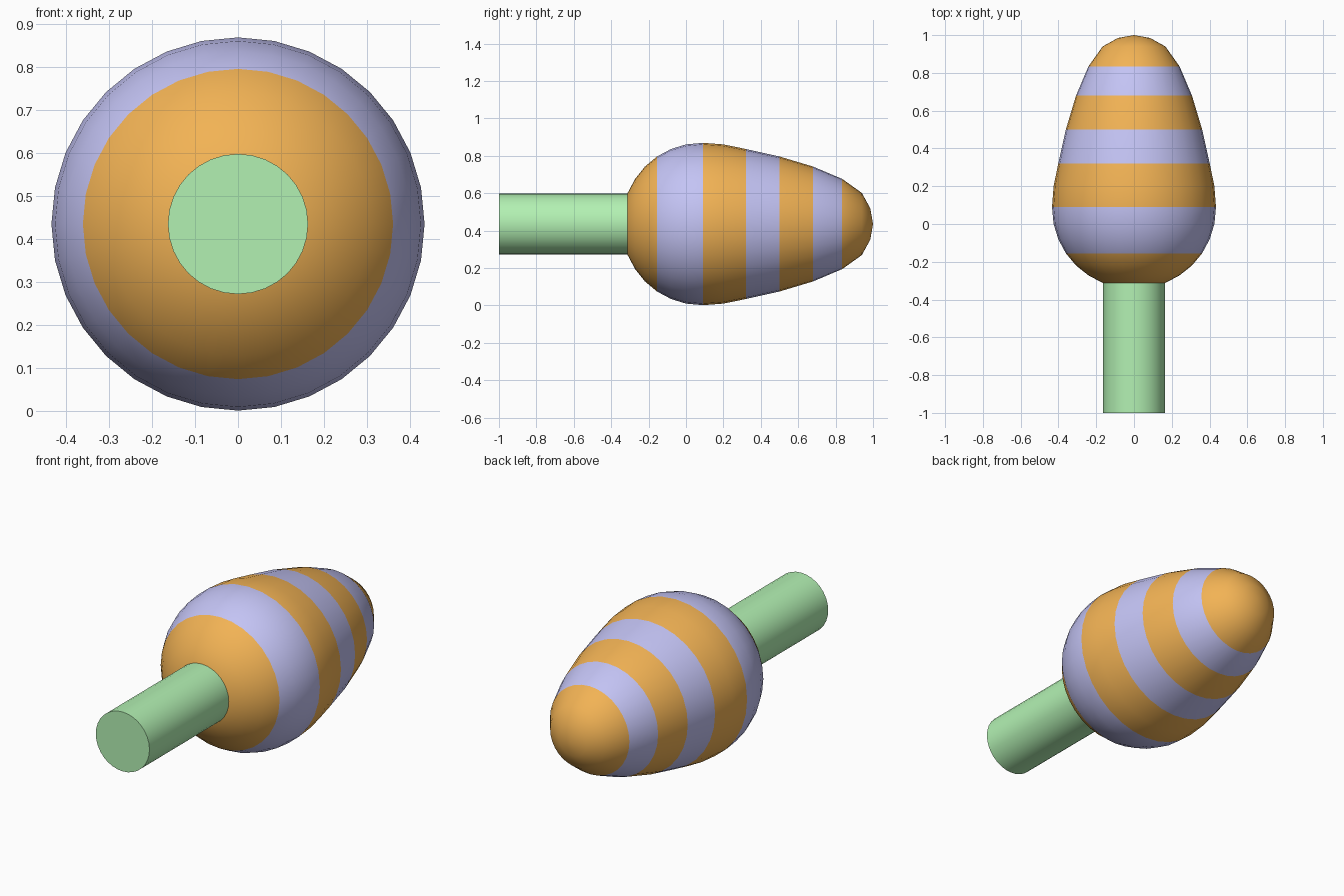
import bpy, bmesh
from math import sin, cos, pi

if "Cube" in bpy.data.objects:
    bpy.data.objects.remove(bpy.data.objects["Cube"])

SIDES = 32
AXIS_Z = 0.435      # height of the long axis
BULB_R = 0.434


def material(name, rgb):
    m = bpy.data.materials.new(name)
    m.diffuse_color = (*rgb, 1)
    m.use_nodes = True
    m.node_tree.nodes["Principled BSDF"].inputs["Base Color"].default_value = m.diffuse_color
    return m


orange = material("orange", (0.89, 0.45, 0.09))
lavender = material("lavender", (0.55, 0.55, 0.91))
green = material("green", (0.45, 0.88, 0.45))


def lathe(name, profile, mats, band_of):
    """Revolve (y, radius) points about the y axis; band_of(i) gives each ring's material."""
    bm = bmesh.new()
    rings = []
    for y, r in profile:
        count = SIDES if r > 0 else 1
        rings.append([bm.verts.new((r * cos(2 * pi * k / SIDES), y,
                                    AXIS_Z + r * sin(2 * pi * k / SIDES)))
                      for k in range(count)])
    for i, (a, b) in enumerate(zip(rings, rings[1:])):
        for k in range(SIDES):
            corners = [a[k % len(a)], a[(k + 1) % len(a)],
                       b[(k + 1) % len(b)], b[k % len(b)]]
            face = bm.faces.new(list(dict.fromkeys(corners)))
            face.material_index = band_of(i)
    # flat caps on open ends
    for ring in (rings[0], rings[-1]):
        if len(ring) > 1:
            bm.faces.new(ring)
    bmesh.ops.recalc_face_normals(bm, faces=bm.faces)
    mesh = bpy.data.meshes.new(name)
    bm.to_mesh(mesh)
    bm.free()
    for m in mats:
        mesh.materials.append(m)
    obj = bpy.data.objects.new(name, mesh)
    bpy.context.collection.objects.link(obj)
    bpy.ops.object.select_all(action='DESELECT')
    obj.select_set(True)
    bpy.context.view_layer.objects.active = obj
    bpy.ops.object.shade_smooth_by_angle(angle=pi / 4)
    return obj


# Striped bulb: a sphere's rings, stretched toward the tip
ring_y = [1.0, 0.985, 0.94, 0.835, 0.68, 0.50, 0.32, 0.20, 0.09,
          0.0, -0.08, -0.155, -0.22, -0.272, -0.312, -0.33, -0.335]
bulb = [(y, BULB_R * sin(pi * i / 16) if 0 < i < 16 else 0)
        for i, y in enumerate(ring_y)]
lavender_bands = {3, 5, 8, 9, 10}
lathe("striped_bulb", bulb, [orange, lavender], lambda i: int(i in lavender_bands))

# Handle
lathe("handle", [(-1.0, 0.163), (-0.30, 0.163)], [green], lambda i: 0)
